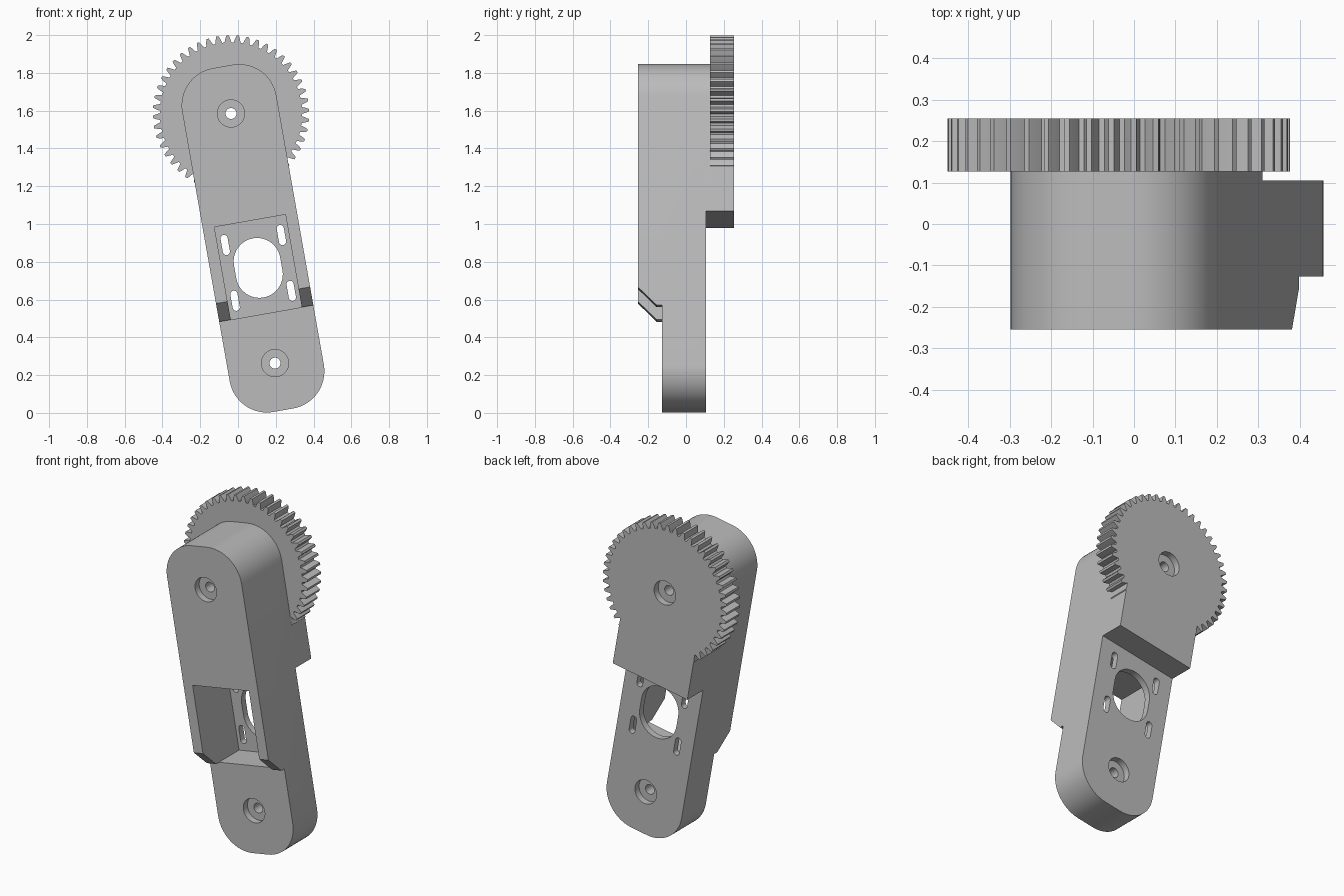
import bpy
import bmesh
from math import sin, cos, pi, radians

cube = bpy.data.objects.get("Cube")
if cube:
    bpy.data.objects.remove(cube, do_unlink=True)

# Main dimensions; the arm is built upright with the gear axis at the origin
HALF = 0.253          # half width of the arm
SPAN = 1.342          # distance between the two pivot holes
FRONT, BACK = -0.255, 0.255
PLATE_FRONT, PLATE_BACK = -0.127, 0.105
POCKET_TOP, POCKET_END = -0.577, -1.075

grey = bpy.data.materials.new("light grey plastic")
grey.use_nodes = True
grey.diffuse_color = (0.5, 0.5, 0.5, 1)
grey.node_tree.nodes["Principled BSDF"].inputs["Base Color"].default_value = (0.5, 0.5, 0.5, 1)


def prism(name, pts, lo, hi, axis="y"):
    """Extrude a flat outline: (x, z) along y, or (y, z) along x."""
    bm = bmesh.new()
    place = (lambda a, b, t: (a, t, b)) if axis == "y" else (lambda a, b, t: (t, a, b))
    face = bm.faces.new([bm.verts.new(place(a, b, lo)) for a, b in pts])
    new = bmesh.ops.extrude_face_region(bm, geom=[face])["geom"]
    shift = place(0, 0, hi - lo)
    bmesh.ops.translate(bm, vec=shift, verts=[g for g in new if isinstance(g, bmesh.types.BMVert)])
    bmesh.ops.recalc_face_normals(bm, faces=bm.faces)
    mesh = bpy.data.meshes.new(name)
    bm.to_mesh(mesh)
    bm.free()
    mesh.materials.append(grey)
    ob = bpy.data.objects.new(name, mesh)
    bpy.context.collection.objects.link(ob)
    return ob


def rounded(cx, cz, hx, hz, r, n=12):
    """Rounded rectangle outline; a slot or circle when r fills it."""
    pts = []
    for k, (sx, sz) in enumerate([(1, 1), (-1, 1), (-1, -1), (1, -1)]):
        for i in range(n + 1):
            a = (k + i / n) * pi / 2
            p = (cx + sx * (hx - r) + r * cos(a), cz + sz * (hz - r) + r * sin(a))
            if not pts or abs(p[0] - pts[-1][0]) + abs(p[1] - pts[-1][1]) > 1e-5:
                pts.append(p)
    if abs(pts[0][0] - pts[-1][0]) + abs(pts[0][1] - pts[-1][1]) < 1e-5:
        pts.pop()
    return pts


def rect(a0, a1, b0, b1):
    return [(a0, b0), (a1, b0), (a1, b1), (a0, b1)]


def combine(target, tool, operation="DIFFERENCE"):
    tool.hide_render = True
    mod = target.modifiers.new("combine", "BOOLEAN")
    mod.operation, mod.solver, mod.object = operation, "EXACT", tool
    bpy.context.view_layer.objects.active = target
    bpy.ops.object.modifier_apply(modifier=mod.name)
    bpy.data.objects.remove(tool, do_unlink=True)


# Arm body with rounded ends
arm = prism("geared_arm", rounded(0, -SPAN / 2, HALF, SPAN / 2 + HALF, 0.2, 16), FRONT, BACK)

# Step behind the lower plate
combine(arm, prism("back_step", rect(PLATE_BACK, 1, -2, -0.57), -1, 1, "x"))

# Step in front of the lower plate, with sloped wall ends
slope = [(-0.355, -0.879), (-0.155, POCKET_END), (PLATE_FRONT, POCKET_END),
         (PLATE_FRONT, -2), (-0.355, -2)]
combine(arm, prism("front_step", slope, -1, 1, "x"))

# Motor pocket between two side walls
combine(arm, prism("pocket", rect(-0.191, 0.191, POCKET_END, POCKET_TOP), -1, 0.065))

# Spur gear
TEETH, pitch = 48, 2 * pi / 48
profile = [(-0.37, 0.377), (-0.25, 0.396), (-0.12, 0.414),
           (0.12, 0.414), (0.25, 0.396), (0.37, 0.377)]
gear_pts = [(r * sin((t + f) * pitch), r * cos((t + f) * pitch))
            for t in range(TEETH) for f, r in profile]
combine(arm, prism("gear", gear_pts, 0.127, BACK), "UNION")

# Motor opening and four adjustment slots through the pocket floor
MOTOR = -0.83
combine(arm, prism("motor_opening", rounded(0, MOTOR, 0.124, 0.159, 0.124), 0, 0.3))
for sx in (-1, 1):
    for sz in (-1, 1):
        slot = rounded(sx * 0.151, MOTOR + sz * 0.15, 0.019, 0.054, 0.019, 6)
        combine(arm, prism("slot", slot, 0, 0.3))

# Pivot holes, counterbored on both sides
for z, front, back in ((0, FRONT, BACK), (-SPAN, PLATE_FRONT, PLATE_BACK)):
    combine(arm, prism("pivot_hole", rounded(0, z, 0.029, 0.029, 0.029, 8), -1, 1))
    bore = rounded(0, z, 0.072, 0.072, 0.072)
    combine(arm, prism("front_bore", bore, front - 0.1, front + 0.04))
    combine(arm, prism("back_bore", bore, back - 0.04, back + 0.1))

# Lean the arm and stand it on the ground
arm.rotation_euler = (0, radians(-10), 0)
arm.location = (-0.037, 0, 1.585)
bpy.ops.object.select_all(action="DESELECT")
arm.select_set(True)
bpy.context.view_layer.objects.active = arm
bpy.ops.object.transform_apply(location=True, rotation=True, scale=False)
bpy.ops.object.shade_smooth_by_angle(angle=radians(25))
